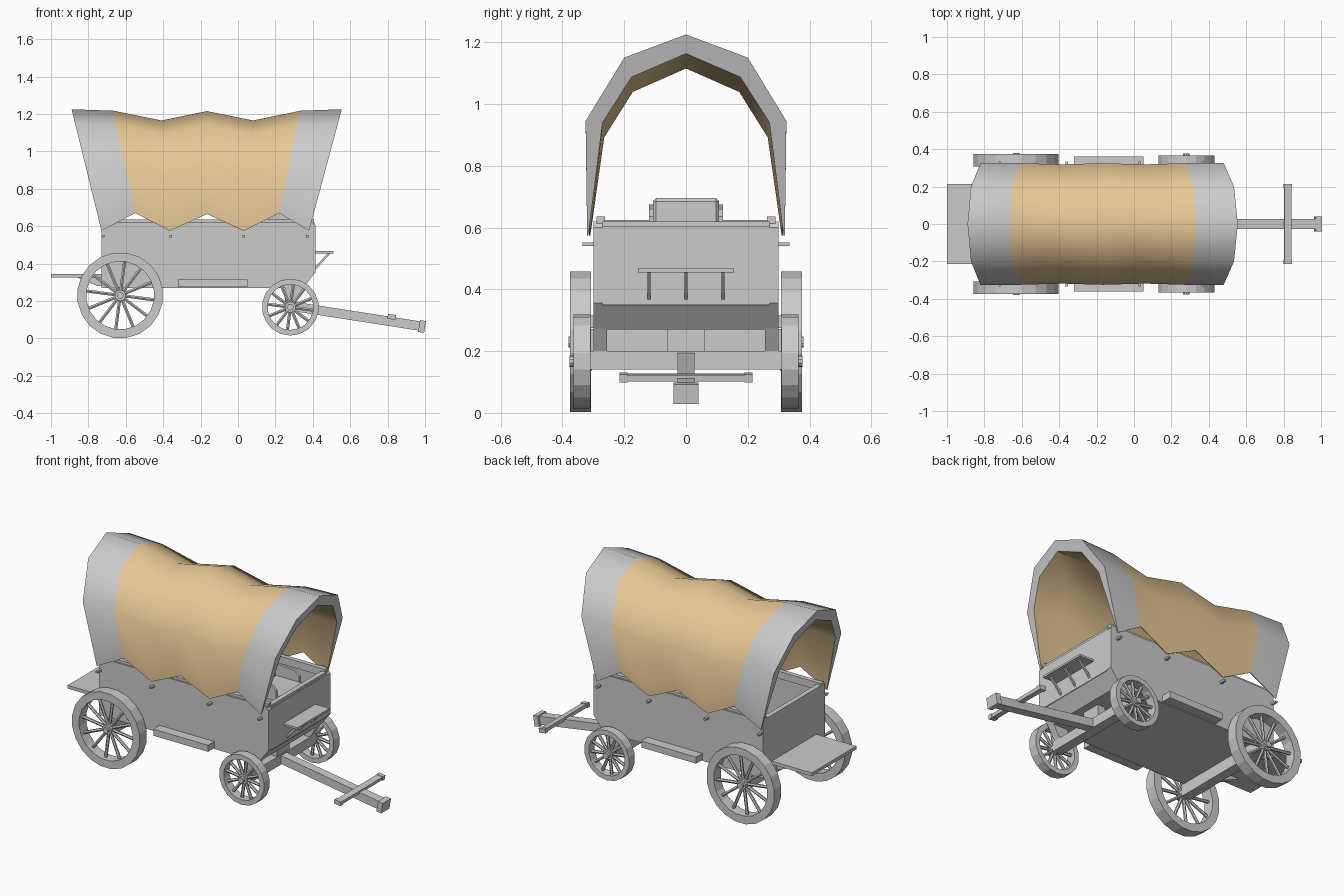
import bpy, bmesh
from math import sin, cos, pi, atan2
from mathutils import Matrix, Vector

if "Cube" in bpy.data.objects:
    bpy.data.objects.remove(bpy.data.objects["Cube"])


def make(name, verts, faces, mirror=False):
    me = bpy.data.meshes.new(name)
    me.from_pydata(verts, [], faces)
    bm = bmesh.new()
    bm.from_mesh(me)
    bmesh.ops.recalc_face_normals(bm, faces=bm.faces)
    bm.to_mesh(me)
    bm.free()
    ob = bpy.data.objects.new(name, me)
    bpy.context.collection.objects.link(ob)
    if mirror:
        m = ob.modifiers.new("mirror", 'MIRROR')
        m.use_axis = (False, True, False)
        m.use_mirror_merge = False
    return ob


def prism(name, pts, y0, y1, mirror=False):
    """Extrude an xz profile from y0 to y1."""
    n = len(pts)
    v = [(x, y, z) for y in (y0, y1) for x, z in pts]
    f = [tuple(range(n)), tuple(range(n, 2 * n))]
    f += [(i, (i + 1) % n, n + (i + 1) % n, n + i) for i in range(n)]
    return make(name, v, f, mirror)


def box(name, x0, x1, y0, y1, z0, z1, mirror=False):
    return prism(name, [(x0, z0), (x1, z0), (x1, z1), (x0, z1)], y0, y1, mirror)


def bar(name, a, b, t, y0, y1, mirror=False):
    """Slanted beam of thickness t between two xz points."""
    a, b = Vector(a), Vector(b)
    d = (b - a).normalized() * t / 2
    n = Vector((-d.y, d.x))
    return prism(name, [a - n, b - n, b + n, a + n], y0, y1, mirror)


def wheel(name, cx, cz, r_out, r_in, y0, y1, hub_end, segs, spokes=12):
    v, f = [], []
    # rim
    for i in range(segs):
        a = 2 * pi * i / segs + pi / segs
        for r, y in ((r_out, y0), (r_out, y1), (r_in, y1), (r_in, y0)):
            v.append((cx + r * cos(a), y, cz + r * sin(a)))
        for k in range(4):
            j = (i + 1) % segs
            f.append((4 * i + k, 4 * i + (k + 1) % 4, 4 * j + (k + 1) % 4, 4 * j + k))
    ob = make(name, v, f, True)
    bm = bmesh.new()
    bm.from_mesh(ob.data)

    def cyl(r, depth, mat, n):
        bmesh.ops.create_cone(bm, cap_ends=True, segments=n, radius1=r, radius2=r,
                              depth=depth, matrix=mat)
    ym = (y0 + y1) / 2
    # hub and spokes
    for r, ya, yb in ((0.03, y0 - 0.005, y1 - 0.01), (0.018, y1 - 0.02, hub_end)):
        cyl(r, yb - ya, Matrix.Translation((cx, (ya + yb) / 2, cz)) @ Matrix.Rotation(pi / 2, 4, 'X'), 10)
    for i in range(spokes):
        a = 2 * pi * i / spokes + 0.13
        m = (Matrix.Translation((cx, ym, cz)) @ Matrix.Rotation(a, 4, 'Y')
             @ Matrix.Translation((0, 0, (r_in + 0.015) / 2)))
        cyl(0.0095, r_in - 0.005, m, 6)
    bm.to_mesh(ob.data)
    bm.free()


# wagon box
prism("side_wall", [(-0.73, 0.27), (0.35, 0.27), (0.415, 0.355), (0.415, 0.60),
                    (0.40, 0.62), (-0.73, 0.62)], 0.27, 0.30, True)
box("side_rail", -0.73, 0.405, 0.262, 0.29, 0.59, 0.635, True)
box("front_wall", 0.385, 0.415, -0.27, 0.27, 0.35, 0.605)
box("front_cap", 0.38, 0.41, -0.27, 0.27, 0.605, 0.62)
box("back_wall", -0.73, -0.70, -0.27, 0.27, 0.27, 0.625)
prism("floor", [(-0.70, 0.27), (0.35, 0.27), (0.415, 0.355), (0.385, 0.355),
                (0.335, 0.30), (-0.70, 0.30)], -0.27, 0.27)

# tail shelf and its supports
box("tail_shelf", -1.0, -0.73, -0.215, 0.215, 0.325, 0.345)
prism("shelf_bracket", [(-0.86, 0.326), (-0.72, 0.326), (-0.72, 0.28), (-0.75, 0.28)], 0.14, 0.17, True)

# side steps
box("side_step", -0.32, 0.05, 0.295, 0.36, 0.275, 0.315, True)

# cover pegs
for x in (-0.72, -0.36, 0.03, 0.37):
    box("cover_peg", x - 0.007, x + 0.007, 0.29, 0.335, 0.54, 0.552, True)

# driver seat
box("seat_base", 0.19, 0.34, -0.10, 0.10, 0.30, 0.57)
box("seat_board", 0.17, 0.36, -0.107, 0.107, 0.57, 0.60)
bk = box("seat_back", 0.16, 0.185, -0.107, 0.107, 0.57, 0.695)
bv = bk.modifiers.new("bevel", 'BEVEL')
bv.width = 0.01
prism("seat_arm", [(0.16, 0.57), (0.34, 0.57), (0.34, 0.635), (0.31, 0.66), (0.16, 0.675)], 0.105, 0.12, True)

# foot board
box("foot_board", 0.415, 0.51, -0.155, 0.155, 0.455, 0.467)
for y in (-0.12, 0, 0.12):
    bar("foot_board_strut", (0.41, 0.37), (0.49, 0.458), 0.012, y - 0.005, y + 0.005)

# axles and front brackets
box("front_axle", 0.25, 0.31, -0.315, 0.315, 0.14, 0.20)
box("rear_axle", -0.66, -0.60, -0.315, 0.315, 0.20, 0.272)
prism("front_bracket", [(0.25, 0.20), (0.31, 0.20), (0.40, 0.355), (0.25, 0.30)], 0.255, 0.299, True)
box("bolster", 0.255, 0.305, -0.06, 0.06, 0.20, 0.272)

# tongue
bar("tongue", (0.29, 0.172), (0.985, 0.064), 0.05, -0.027, 0.027)
bar("tongue_cap", (0.968, 0.066), (1.0, 0.061), 0.064, -0.04, 0.04)
bar("cross_bar", (0.803, 0.118), (0.84, 0.112), 0.02, -0.20, 0.20)
bar("cross_bar_end", (0.80, 0.118), (0.843, 0.112), 0.026, 0.19, 0.215, True)

# wheels
wheel("rear_wheel", -0.63, 0.23, 0.23, 0.182, 0.307, 0.375, 0.38, 20)
wheel("front_wheel", 0.28, 0.167, 0.152, 0.122, 0.309, 0.365, 0.377, 18)

# canvas cover: seven hoops, each (top x, bottom x, top z, bottom z)
hoops = [(-0.89, -0.73, 1.225, 0.575), (-0.665, -0.55, 1.217, 0.67), (-0.41, -0.365, 1.165, 0.575),
         (-0.165, -0.165, 1.215, 0.665), (0.08, 0.03, 1.165, 0.575), (0.335, 0.22, 1.217, 0.67),
         (0.555, 0.38, 1.225, 0.575)]
outer = [(0.32, None), (0.325, 0.28), (0.20, 0.075), (0, 0)]
inner = [(0.316, None), (0.27, 0.285), (0.176, 0.138), (0, 0.062)]
verts, faces = [], []
for i, (xt, xb, zt, zb) in enumerate(hoops):
    s = 0.98 if i in (2, 4) else 1.0
    for prof in (outer, inner):
        half = [(y * s, zb if d is None else zt - d) for y, d in prof]
        for y, z in half + [(-y, z) for y, z in half[-2::-1]]:
            if prof is inner and i in (2, 4) and z > zb:
                z += 0.012
            verts.append((xb + (xt - xb) * (z - zb) / (zt - zb), y, z))
ring = list(range(7)) + list(range(13, 6, -1))
kinds = []
for i in range(6):
    for k in range(14):
        a, b = ring[k], ring[(k + 1) % 14]
        faces.append((14 * i + a, 14 * i + b, 14 * i + 14 + b, 14 * i + 14 + a))
        kinds.append(0 if k < 6 and i in (0, 5) else 1)
for i in (0, 6):
    for k in range(6):
        faces.append(tuple(14 * i + j for j in (k, k + 1, k + 8, k + 7)))
        kinds.append(0)
cover = make("canvas_cover", verts, faces)
for nm, col in (("plain_canvas", (0.8, 0.8, 0.8, 1)), ("tan_canvas", (0.80, 0.58, 0.30, 1))):
    m = bpy.data.materials.new(nm)
    m.diffuse_color = col
    m.use_nodes = True
    m.node_tree.nodes["Principled BSDF"].inputs["Base Color"].default_value = m.diffuse_color
    cover.data.materials.append(m)
for p, k in zip(cover.data.polygons, kinds):
    p.material_index = k
bpy.ops.object.select_all(action='DESELECT')
cover.select_set(True)
bpy.context.view_layer.objects.active = cover
bpy.ops.object.shade_smooth_by_angle(angle=0.8)
